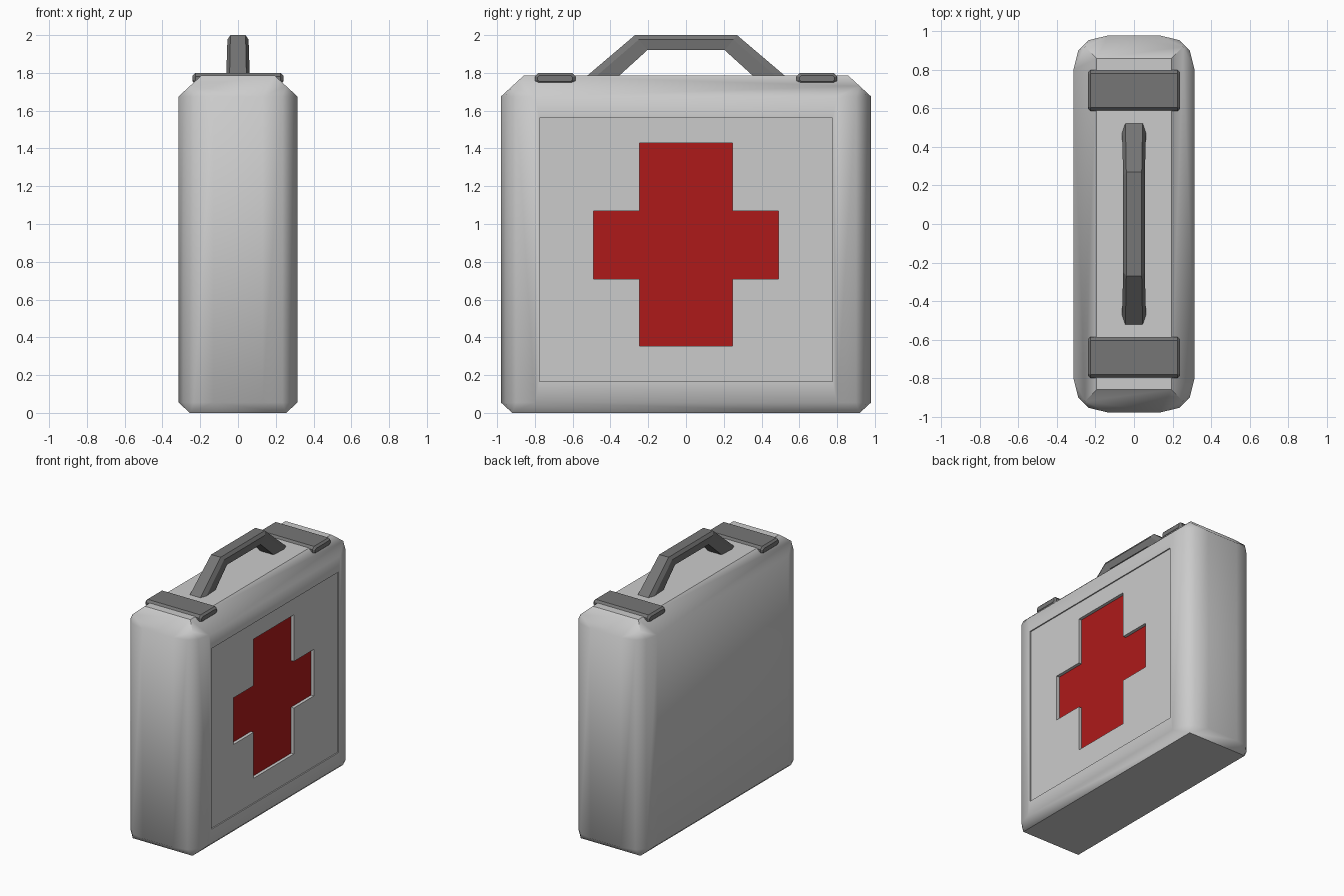
import bpy, bmesh, math

if "Cube" in bpy.data.objects:
    bpy.data.objects.remove(bpy.data.objects["Cube"])


def make_object(name, bm, material=None):
    bmesh.ops.recalc_face_normals(bm, faces=bm.faces)
    mesh = bpy.data.meshes.new(name)
    bm.to_mesh(mesh)
    bm.free()
    ob = bpy.data.objects.new(name, mesh)
    bpy.context.collection.objects.link(ob)
    if material:
        mesh.materials.append(material)
    return ob


def prism(name, outline, x0, x1, material=None):
    """Extrude a (y, z) outline from x0 to x1."""
    bm = bmesh.new()
    face = bm.faces.new([bm.verts.new((x0, y, z)) for y, z in outline])
    ext = bmesh.ops.extrude_face_region(bm, geom=[face])
    for v in ext["geom"]:
        if isinstance(v, bmesh.types.BMVert):
            v.co.x = x1
    return make_object(name, bm, material)


def colour(name, rgb):
    mat = bpy.data.materials.new(name)
    mat.diffuse_color = (*rgb, 1)
    mat.use_nodes = True
    mat.node_tree.nodes["Principled BSDF"].inputs["Base Color"].default_value = mat.diffuse_color
    return mat


def activate(ob):
    bpy.ops.object.select_all(action='DESELECT')
    ob.select_set(True)
    bpy.context.view_layer.objects.active = ob


dark = colour("dark_grey", (0.18, 0.18, 0.18))
red = colour("red", (0.42, 0.01, 0.01))

# Case body: convex hull of one corner's points mirrored to all four corners
corner = [(0.195, 0.86, 1.785), (0.255, 0.92, 1.73), (0.255, 0.92, 0)]
for z in (0.055, 1.675):
    corner += [(x, y, z) for x, y in
               ((0.13, 0.98), (0.235, 0.955), (0.29, 0.90), (0.315, 0.80))]
bm = bmesh.new()
for sx in (-1, 1):
    for sy in (-1, 1):
        for x, y, z in corner:
            bm.verts.new((sx * x, sy * y, z))
bmesh.ops.convex_hull(bm, input=bm.verts)
bmesh.ops.dissolve_limit(bm, angle_limit=math.radians(1),
                         verts=bm.verts, edges=bm.edges)
body = make_object("case_body", bm)

# Recessed panel and deeper cross on the right side
panel = [(-0.775, 0.165), (0.775, 0.165), (0.775, 1.56), (-0.775, 1.56)]
cross = [(-0.245, 0.355), (0.245, 0.355), (0.245, 0.71), (0.49, 0.71),
         (0.49, 1.07), (0.245, 1.07), (0.245, 1.43), (-0.245, 1.43),
         (-0.245, 1.07), (-0.49, 1.07), (-0.49, 0.71), (-0.245, 0.71)]
for name, outline, floor in (("panel_cutter", panel, 0.306),
                             ("cross_cutter", cross, 0.280)):
    cutter = prism(name, outline, floor, 0.4)
    cutter.hide_render = True
    activate(body)
    mod = body.modifiers.new("recess", 'BOOLEAN')
    mod.operation = 'DIFFERENCE'
    mod.solver = 'EXACT'
    mod.object = cutter
    bpy.ops.object.modifier_apply(modifier=mod.name)
    bpy.data.objects.remove(cutter)
activate(body)
bpy.ops.object.shade_smooth_by_angle(angle=math.radians(35))

# Red cross on the recess floor
prism("red_cross", cross, 0.276, 0.282, red)

# Two straps across the top
for side, label in ((-1, "front"), (1, "back")):
    y, z, hy, hz, c = side * 0.693, 1.77, 0.107, 0.03, 0.018
    outline = [(y - hy, z - hz + c), (y - hy + c, z - hz),
               (y + hy - c, z - hz), (y + hy, z - hz + c),
               (y + hy, z + hz - c), (y + hy - c, z + hz),
               (y - hy + c, z + hz), (y - hy, z + hz - c)]
    strap = prism(label + "_strap", outline, -0.24, 0.24, dark)
    bev = strap.modifiers.new("end_bevel", 'BEVEL')
    bev.width = 0.014
    bev.segments = 1
    bev.limit_method = 'ANGLE'
    bev.angle_limit = math.radians(60)

# Carry handle: chamfered section lofted between outer and inner paths
outer = [(-0.535, 1.775), (-0.27, 2.0), (0.27, 2.0), (0.535, 1.775)]
inner = [(-0.365, 1.775), (-0.205, 1.92), (0.205, 1.92), (0.365, 1.775)]
section = [(-0.04, 0), (0.04, 0), (0.056, 0.3), (0.05, 1),
           (-0.05, 1), (-0.056, 0.3)]
bm = bmesh.new()
rings = []
for i, ((oy, oz), (iy, iz)) in enumerate(zip(outer, inner)):
    s = 1.12 if i in (0, 3) else 1.0
    rings.append([bm.verts.new((x * s, oy + (iy - oy) * t, oz + (iz - oz) * t))
                  for x, t in section])
for a, b in zip(rings, rings[1:]):
    for i in range(6):
        j = (i + 1) % 6
        bm.faces.new((a[i], a[j], b[j], b[i]))
bm.faces.new(rings[0])
bm.faces.new(rings[-1])
make_object("carry_handle", bm, dark)
